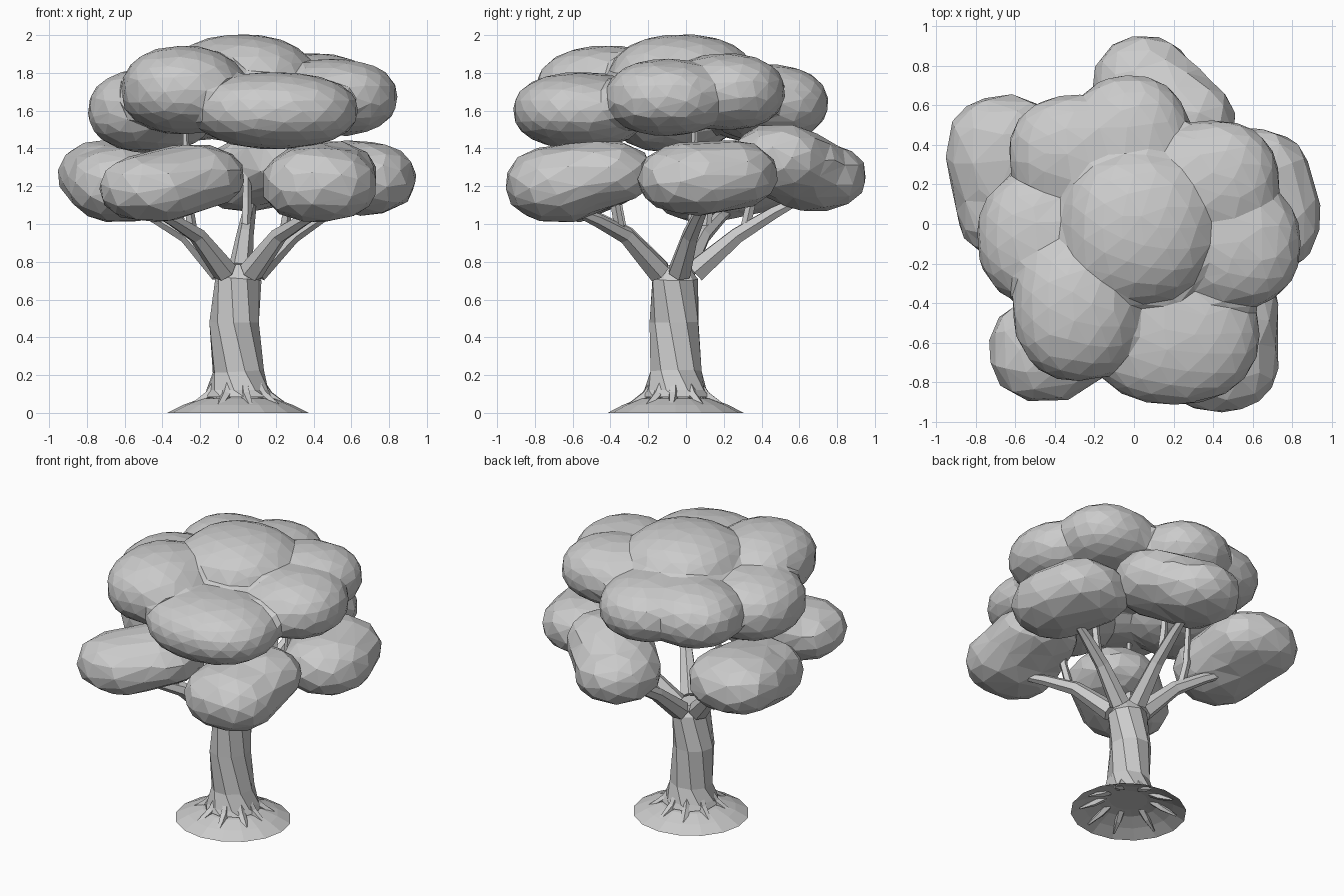
import bpy, bmesh, math, random
from mathutils import Vector

if "Cube" in bpy.data.objects:
    bpy.data.objects.remove(bpy.data.objects["Cube"])

random.seed(4)
UP = Vector((0, 0, 1))
TRUNK_Y = -0.055


def finish(name, bm):
    bmesh.ops.recalc_face_normals(bm, faces=bm.faces)
    mesh = bpy.data.meshes.new(name)
    bm.to_mesh(mesh)
    bm.free()
    obj = bpy.data.objects.new(name, mesh)
    bpy.context.collection.objects.link(obj)
    return obj


def add_tube(bm, pts, radii, sides=6, twist=0.0):
    """Faceted tapering tube through the points."""
    pts = [Vector(p) for p in pts]
    rings = []
    for i, (p, r) in enumerate(zip(pts, radii)):
        d = pts[min(i + 1, len(pts) - 1)] - pts[max(i - 1, 0)]
        q = UP.rotation_difference(d.normalized())
        ring = []
        for k in range(sides):
            a = 2 * math.pi * k / sides + twist * i
            ring.append(bm.verts.new(p + q @ Vector((r * math.cos(a), r * math.sin(a), 0))))
        rings.append(ring)
    for lo, hi in zip(rings, rings[1:]):
        for k in range(sides):
            n = (k + 1) % sides
            bm.faces.new((lo[k], lo[n], hi[n], hi[k]))
    bm.faces.new(rings[0])
    bm.faces.new(rings[-1])


def foliage(name, lobes, bridge=True, smooth=5, ratio=0.03):
    """Rounded lobes fused into one mass, then reduced to flat facets."""
    lobes = [(Vector(c), Vector(r)) for c, r in lobes]
    if bridge:  # fill between neighbouring lobes
        lobes += [((a[0] + b[0]) / 2, (a[1] + b[1]) / 2) for a, b in zip(lobes, lobes[1:])]
    bm = bmesh.new()
    for centre, radii in lobes:
        for v in bmesh.ops.create_icosphere(bm, subdivisions=3, radius=1)['verts']:
            p = 2.25
            n = v.co / sum(abs(c) ** p for c in v.co) ** (1 / p)
            v.co = Vector([c + 1.02 * r * u for c, r, u in zip(centre, radii, n)])
    obj = finish(name, bm)
    fuse = obj.modifiers.new("fuse", 'REMESH')
    fuse.mode = 'VOXEL'
    fuse.voxel_size = 0.025
    soften = obj.modifiers.new("soften", 'SMOOTH')
    soften.factor = 0.5
    soften.iterations = smooth
    facets = obj.modifiers.new("facets", 'DECIMATE')
    facets.ratio = ratio


# twisted trunk with flared foot
bm = bmesh.new()
add_tube(bm,
         [(0, TRUNK_Y, 0.085), (0, TRUNK_Y, 0.12), (0, TRUNK_Y, 0.22), (-0.02, TRUNK_Y - 0.005, 0.48),
          (0.003, TRUNK_Y - 0.005, 0.71), (0.003, TRUNK_Y, 0.78)],
         [0.185, 0.168, 0.138, 0.133, 0.124, 0.07], sides=9, twist=-0.3)
finish("trunk", bm)

# thin roots spreading over the mound
bm = bmesh.new()
for k in range(9):
    a = 2 * math.pi * k / 9 + random.uniform(-0.15, 0.15)
    c, s = math.cos(a), math.sin(a)
    add_tube(bm, [(r * c, TRUNK_Y + r * s, z) for r, z in ((0.12, 0.17), (0.16, 0.095), (0.22, 0.055), (0.31, 0.01))],
             [0.02, 0.028, 0.022, 0.006], sides=5)
finish("roots", bm)

# domed soil mound, open underneath
bm = bmesh.new()
rings = []
for r, z in ((0.36, 0.0), (0.28, 0.042), (0.19, 0.076), (0.08, 0.09)):
    rings.append([bm.verts.new((r * 1.04 * math.cos(t), TRUNK_Y + r * math.sin(t), z))
                  for t in (2 * math.pi * k / 16 for k in range(16))])
for lo, hi in zip(rings, rings[1:]):
    for k in range(16):
        bm.faces.new((lo[k], lo[(k + 1) % 16], hi[(k + 1) % 16], hi[k]))
bm.faces.new(rings[-1])
finish("soil_mound", bm)

# main branches to the lower foliage, each with a slim upright twig
tips = [(-0.47, -0.6, 1.08), (0.47, -0.62, 1.08), (0.62, 0.12, 1.14), (0.08, 0.66, 1.16), (-0.58, 0.26, 1.1)]
bm = bmesh.new()
for tip in tips:
    base = Vector((0.07 * tip[0], TRUNK_Y + 0.07 * tip[1], 0.7))
    mid = base.lerp(Vector(tip), 0.42)
    mid.z = 0.94
    start = base.lerp(mid, 0.2)
    elbow = mid.lerp(Vector(tip), 0.5) + UP * 0.01
    add_tube(bm, [start, mid, elbow, tip], [0.066, 0.046, 0.036, 0.018])
    add_tube(bm, [mid.lerp(elbow, 0.2), elbow.lerp(mid, 0.6) + UP * 0.15, elbow.lerp(mid, 0.5) + UP * 0.55],
             [0.028, 0.026, 0.016], sides=5)
finish("branches", bm)

# lower foliage clusters
foliage("lower_foliage_front_left", [((-0.45, -0.64, 1.19), (0.28, 0.26, 0.18)),
                                     ((-0.25, -0.5, 1.25), (0.28, 0.28, 0.17))])
foliage("lower_foliage_front_right", [((0.43, -0.68, 1.21), (0.3, 0.27, 0.2)),
                                      ((0.46, -0.44, 1.27), (0.27, 0.26, 0.17))])
foliage("lower_foliage_right", [((0.67, 0.05, 1.24), (0.27, 0.3, 0.19)),
                                ((0.6, 0.23, 1.26), (0.29, 0.25, 0.18))])
foliage("lower_foliage_back", [((0.05, 0.68, 1.25), (0.26, 0.27, 0.18)),
                               ((0.24, 0.5, 1.34), (0.27, 0.25, 0.19))])
foliage("lower_foliage_left", [((-0.65, 0.36, 1.26), (0.3, 0.29, 0.19)),
                               ((-0.62, 0.1, 1.21), (0.28, 0.28, 0.2))])

# upper crown fused from broad overlapping lobes
foliage("upper_foliage_crown", [((-0.29, -0.42, 1.71), (0.32, 0.37, 0.23)),    # front left
                                ((0.2, -0.56, 1.6), (0.43, 0.35, 0.2)),        # front
                                ((0.52, -0.1, 1.67), (0.32, 0.32, 0.2)),       # right
                                ((0.41, 0.22, 1.7), (0.32, 0.3, 0.2)),         # back right
                                ((-0.02, 0.43, 1.64), (0.3, 0.32, 0.2)),       # back
                                ((-0.29, 0.36, 1.64), (0.34, 0.29, 0.2)),      # back left
                                ((-0.46, -0.07, 1.6), (0.33, 0.34, 0.22)),     # left
                                ((0.02, -0.02, 1.77), (0.38, 0.38, 0.23))],    # top
        bridge=False, smooth=3, ratio=0.05)
